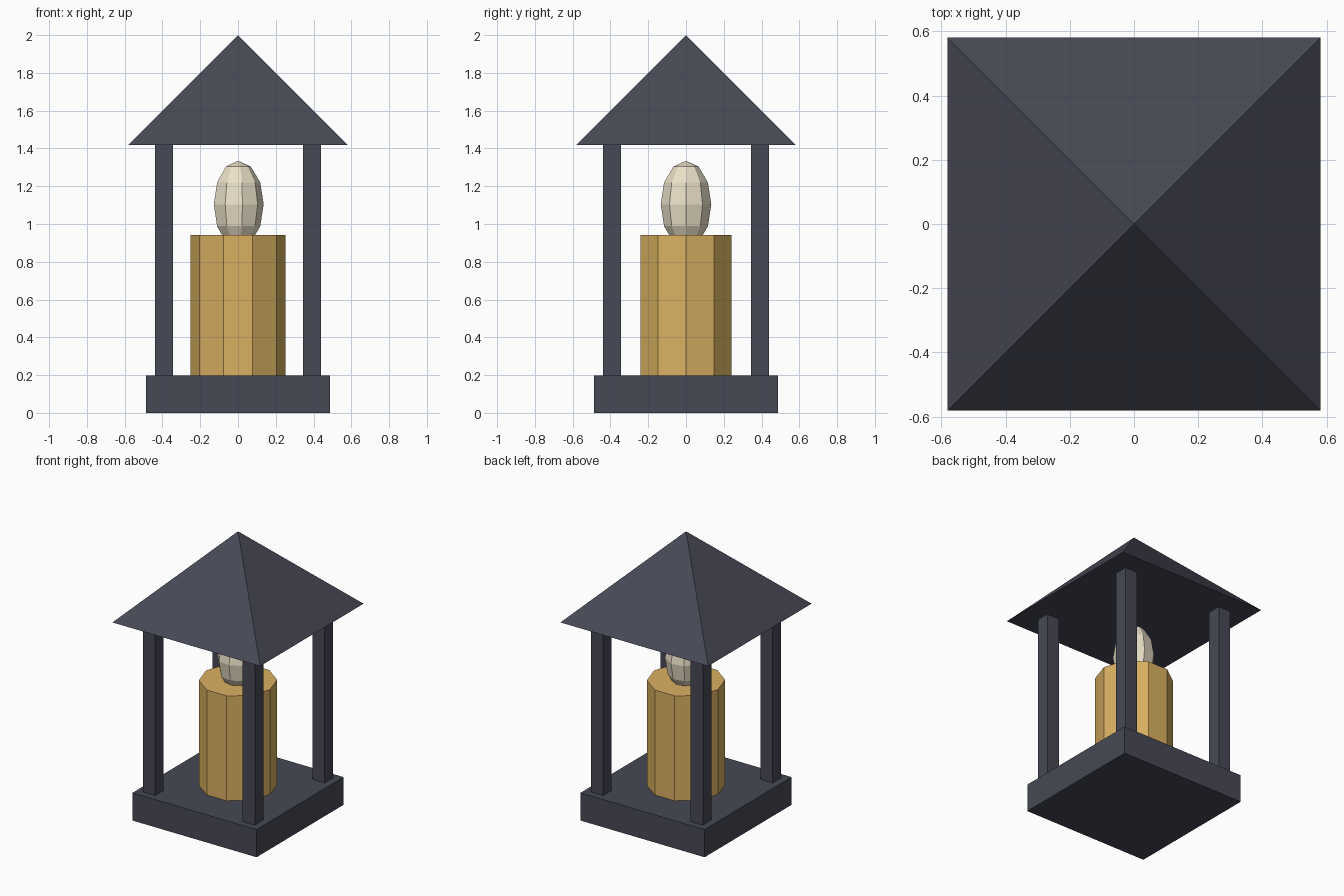
import bpy
from math import sin, cos, pi, radians

if "Cube" in bpy.data.objects:
    bpy.data.objects.remove(bpy.data.objects["Cube"])


def material(name, rgb):
    m = bpy.data.materials.new(name)
    m.diffuse_color = (*rgb, 1)
    m.use_nodes = True
    m.node_tree.nodes["Principled BSDF"].inputs["Base Color"].default_value = m.diffuse_color
    return m


METAL = material("dark_metal", (0.062, 0.066, 0.09))
GOLD = material("gold_wax", (0.70, 0.44, 0.12))
CREAM = material("pale_flame", (0.83, 0.75, 0.58))


def lathe(name, profile, sides, mat, start=0.0):
    """Flat-faced solid of revolution; profile is (radius, z) from bottom to top."""
    verts, rings, faces = [], [], []
    for r, z in profile:
        count = sides if r > 1e-6 else 1
        rings.append([len(verts) + i for i in range(count)])
        for i in range(count):
            a = start + 2 * pi * i / sides
            verts.append((r * cos(a), r * sin(a), z))
    for lo, hi in zip(rings, rings[1:]):
        for i in range(sides):
            j = (i + 1) % sides
            if len(lo) == 1:
                faces.append((lo[0], hi[j], hi[i]))
            elif len(hi) == 1:
                faces.append((lo[i], lo[j], hi[0]))
            else:
                faces.append((lo[i], lo[j], hi[j], hi[i]))
    if len(rings[0]) > 1:
        faces.append(rings[0][::-1])
    if len(rings[-1]) > 1:
        faces.append(rings[-1])
    mesh = bpy.data.meshes.new(name)
    mesh.from_pydata(verts, [], faces)
    mesh.materials.append(mat)
    obj = bpy.data.objects.new(name, mesh)
    bpy.context.collection.objects.link(obj)
    return obj


def square(name, half, z0, z1, mat, top_half=None):
    """Square block, or a pyramid when top_half is 0."""
    top = half if top_half is None else top_half
    k = 2 ** 0.5
    return lathe(name, [(half * k, z0), (top * k, z1)], 4, mat, pi / 4)


# Base slab and pyramid roof
square("base", 0.488, 0.0, 0.197, METAL)
square("roof", 0.581, 1.419, 2.0, METAL, top_half=0)

# Four corner posts
for side, x in (("left", -0.392), ("right", 0.392)):
    for end, y in (("front", -0.392), ("back", 0.392)):
        post = square(f"{end}_{side}_post", 0.048, 0.197, 1.419, METAL)
        post.location = (x, y, 0)

# Ten-sided candle
lathe("candle", [(0.252, 0.197), (0.252, 0.943)], 10, GOLD)

# Nine-sided egg-shaped flame, sunk slightly into the candle
lats = [radians(a) for a in range(-90, 91, 30)]
lathe("flame", [(0.136 * cos(a), 1.104 + 0.231 * sin(a)) for a in lats], 9, CREAM)
